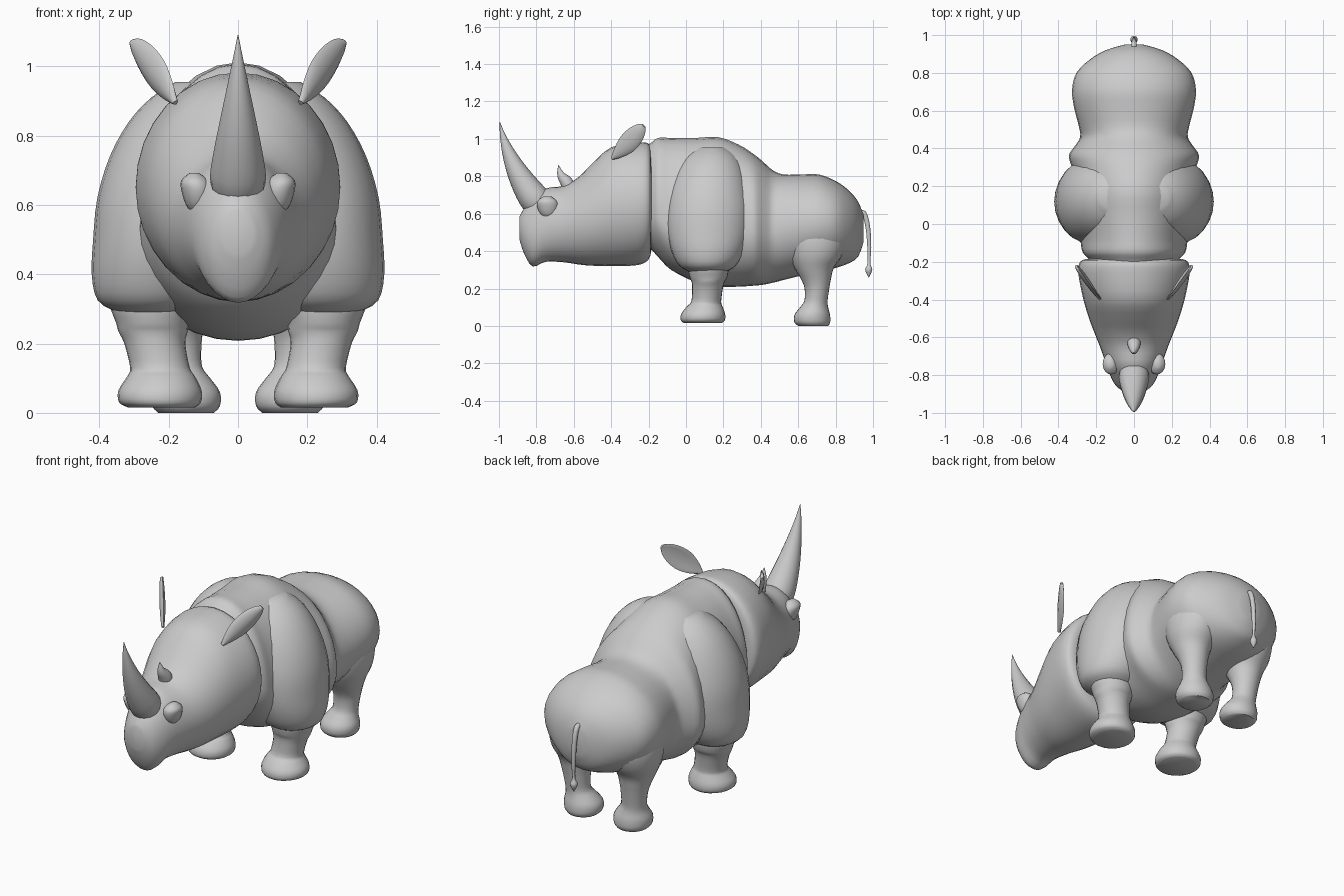
import bpy, bmesh, math
from mathutils import Vector

hide = bpy.data.materials.new("grey_hide")
hide.diffuse_color = (0.6, 0.6, 0.6, 1)


def smooth(rows, steps=3):
    """Catmull-Rom interpolation of station tuples."""
    out = []
    for i in range(len(rows) - 1):
        p0, p1 = rows[max(i - 1, 0)], rows[i]
        p2, p3 = rows[i + 1], rows[min(i + 2, len(rows) - 1)]
        for s in range(steps):
            t = s / steps
            out.append(tuple(
                0.5 * (2 * b + (c - a) * t + (2 * a - 5 * b + 4 * c - d) * t * t
                       + (3 * b - a - 3 * c + d) * t ** 3)
                for a, b, c, d in zip(p0, p1, p2, p3)))
    return out + [tuple(rows[-1])]


def loft(name, rings, angle=50):
    """Skin closed rings of points, cap both ends."""
    bm = bmesh.new()
    loops = [[bm.verts.new(p) for p in r] for r in rings]
    n = len(loops[0])
    for a, b in zip(loops, loops[1:]):
        for i in range(n):
            j = (i + 1) % n
            bm.faces.new((a[i], a[j], b[j], b[i]))
    bm.faces.new(loops[0])
    bm.faces.new(loops[-1])
    bmesh.ops.recalc_face_normals(bm, faces=bm.faces)
    me = bpy.data.meshes.new(name)
    bm.to_mesh(me)
    bm.free()
    me.materials.append(hide)
    ob = bpy.data.objects.new(name, me)
    bpy.context.collection.objects.link(ob)
    bpy.ops.object.select_all(action='DESELECT')
    ob.select_set(True)
    bpy.context.view_layer.objects.active = ob
    bpy.ops.object.shade_smooth_by_angle(angle=math.radians(angle))
    return ob


def angles(n):
    return [2 * math.pi * i / n for i in range(n)]


def body(name, rows, n=32):
    """Rows along y: y, bottom, top, half width, height of widest point."""
    rings = []
    for y, zb, zt, hw, zc in smooth(rows):
        rings.append([(hw * math.sin(t), y, zc + math.cos(t) *
                       ((zt - zc) if math.cos(t) > 0 else (zc - zb)))
                      for t in angles(n)])
    return loft(name, rings)


def column(name, rows, side, n=24):
    """Rows along z: z, centre x, centre y, radius x, radius y."""
    return loft(name, [[(side * (cx + rx * math.cos(t)), cy + ry * math.sin(t), z)
                        for t in angles(n)]
                       for z, cx, cy, rx, ry in smooth(rows)])


def tube(name, rows, n=16):
    """Rows: y, z, radius, along a curve in the middle plane."""
    pts = smooth(rows)
    rings = []
    for i, (y, z, r) in enumerate(pts):
        a, b = pts[max(i - 1, 0)], pts[min(i + 1, len(pts) - 1)]
        d = Vector((0, b[0] - a[0], b[1] - a[1])).normalized()
        u = Vector((0, -d.z, d.y))
        rings.append([Vector((r * math.cos(t), y, z)) + u * r * math.sin(t)
                      for t in angles(n)])
    return loft(name, rings)


# Trunk with neck, shoulder fold, waist and rump
body("trunk", [
    (-0.32, 0.50, 0.90, 0.18, 0.65), (-0.20, 0.42, 0.97, 0.23, 0.60),
    (-0.15, 0.37, 1.005, 0.272, 0.58), (-0.08, 0.30, 1.005, 0.285, 0.52),
    (0.05, 0.235, 1.005, 0.31, 0.50), (0.17, 0.21, 1.01, 0.32, 0.50),
    (0.28, 0.21, 0.97, 0.325, 0.50), (0.36, 0.215, 0.92, 0.345, 0.50),
    (0.41, 0.22, 0.88, 0.315, 0.50), (0.46, 0.23, 0.835, 0.285, 0.50),
    (0.52, 0.245, 0.81, 0.293, 0.52), (0.62, 0.27, 0.81, 0.318, 0.54),
    (0.71, 0.29, 0.81, 0.328, 0.55), (0.80, 0.31, 0.775, 0.305, 0.55),
    (0.87, 0.335, 0.725, 0.235, 0.54), (0.92, 0.37, 0.665, 0.15, 0.53),
    (0.95, 0.45, 0.59, 0.05, 0.52)])

# Head
body("head", [
    (-0.185, 0.41, 0.93, 0.25, 0.65), (-0.20, 0.355, 0.975, 0.285, 0.65),
    (-0.26, 0.325, 0.98, 0.295, 0.65), (-0.40, 0.32, 0.955, 0.268, 0.63),
    (-0.50, 0.322, 0.87, 0.238, 0.59), (-0.57, 0.328, 0.80, 0.212, 0.57),
    (-0.65, 0.34, 0.75, 0.18, 0.55), (-0.75, 0.343, 0.735, 0.145, 0.53),
    (-0.82, 0.318, 0.68, 0.118, 0.50), (-0.865, 0.385, 0.63, 0.088, 0.50),
    (-0.89, 0.46, 0.585, 0.045, 0.52)])

# Horns
tube("large_horn", [(-0.77, 0.64, 0.07), (-0.81, 0.68, 0.081), (-0.862, 0.755, 0.07),
                    (-0.91, 0.84, 0.053), (-0.95, 0.93, 0.034),
                    (-0.98, 1.02, 0.015), (-0.995, 1.09, 0.001)])
tube("small_horn", [(-0.62, 0.73, 0.036), (-0.64, 0.77, 0.034),
                    (-0.67, 0.81, 0.02), (-0.682, 0.86, 0.001)])

# Tail with tuft
tube("tail", [(0.91, 0.60, 0.014), (0.95, 0.605, 0.014), (0.972, 0.53, 0.013),
              (0.98, 0.42, 0.011), (0.978, 0.335, 0.008), (0.977, 0.30, 0.02),
              (0.977, 0.26, 0.002)], 10)

for side, label in ((1, "left"), (-1, "right")):
    # Front leg with foot
    column("front_leg_" + label, [
        (0.015, 0.22, 0.09, 0.095, 0.10), (0.03, 0.225, 0.09, 0.118, 0.118),
        (0.065, 0.225, 0.092, 0.12, 0.117), (0.105, 0.222, 0.10, 0.098, 0.095),
        (0.13, 0.225, 0.108, 0.086, 0.08), (0.20, 0.24, 0.115, 0.088, 0.082),
        (0.235, 0.245, 0.118, 0.10, 0.088), (0.26, 0.247, 0.12, 0.105, 0.10),
        (0.32, 0.25, 0.12, 0.12, 0.11), (0.40, 0.25, 0.12, 0.10, 0.10)], side)
    # Shoulder bulge
    column("shoulder_" + label, [
        (0.29, 0.25, 0.115, 0.10, 0.10), (0.325, 0.25, 0.115, 0.155, 0.155),
        (0.40, 0.25, 0.118, 0.172, 0.195), (0.50, 0.24, 0.12, 0.178, 0.22),
        (0.62, 0.22, 0.122, 0.186, 0.225), (0.74, 0.18, 0.125, 0.19, 0.21),
        (0.84, 0.14, 0.13, 0.175, 0.18), (0.91, 0.11, 0.135, 0.14, 0.135),
        (0.955, 0.09, 0.14, 0.09, 0.07)], side)
    # Rear leg with foot and thigh
    column("rear_leg_" + label, [
        (0.0, 0.15, 0.68, 0.08, 0.08), (0.02, 0.15, 0.675, 0.098, 0.096),
        (0.06, 0.152, 0.675, 0.10, 0.095), (0.10, 0.16, 0.685, 0.08, 0.075),
        (0.135, 0.17, 0.695, 0.066, 0.062), (0.20, 0.175, 0.70, 0.07, 0.066),
        (0.25, 0.178, 0.695, 0.08, 0.08), (0.31, 0.18, 0.685, 0.10, 0.105),
        (0.38, 0.175, 0.69, 0.13, 0.145), (0.48, 0.165, 0.69, 0.145, 0.17),
        (0.60, 0.14, 0.69, 0.13, 0.14)], side)
    # Eye knob
    column("eye_knob_" + label, [
        (0.57, 0.115, -0.735, 0.012, 0.015), (0.60, 0.115, -0.735, 0.035, 0.045),
        (0.64, 0.118, -0.738, 0.045, 0.058), (0.67, 0.124, -0.742, 0.04, 0.05),
        (0.692, 0.126, -0.742, 0.014, 0.02)], side, 16)
    # Cupped ear: a thin leaf swept from base to tip
    base, axis = Vector((0.18, -0.395, 0.895)), Vector((0.125, 0.17, 0.175))
    wide = Vector((0.03, 0.06, -0.075)).normalized()
    flat = axis.cross(wide).normalized()
    rings = []
    for k, w in smooth([(0.0, 0.008), (0.2, 0.036), (0.45, 0.055),
                        (0.7, 0.052), (0.9, 0.034), (1.0, 0.012)]):
        ring = []
        for t in angles(14):
            c = math.cos(t)
            p = base + axis * k + wide * w * c + flat * (0.008 * math.sin(t) + 0.3 * w * (c * c - 0.5))
            ring.append((side * p.x, p.y, p.z))
        rings.append(ring)
    loft("ear_" + label, rings)
